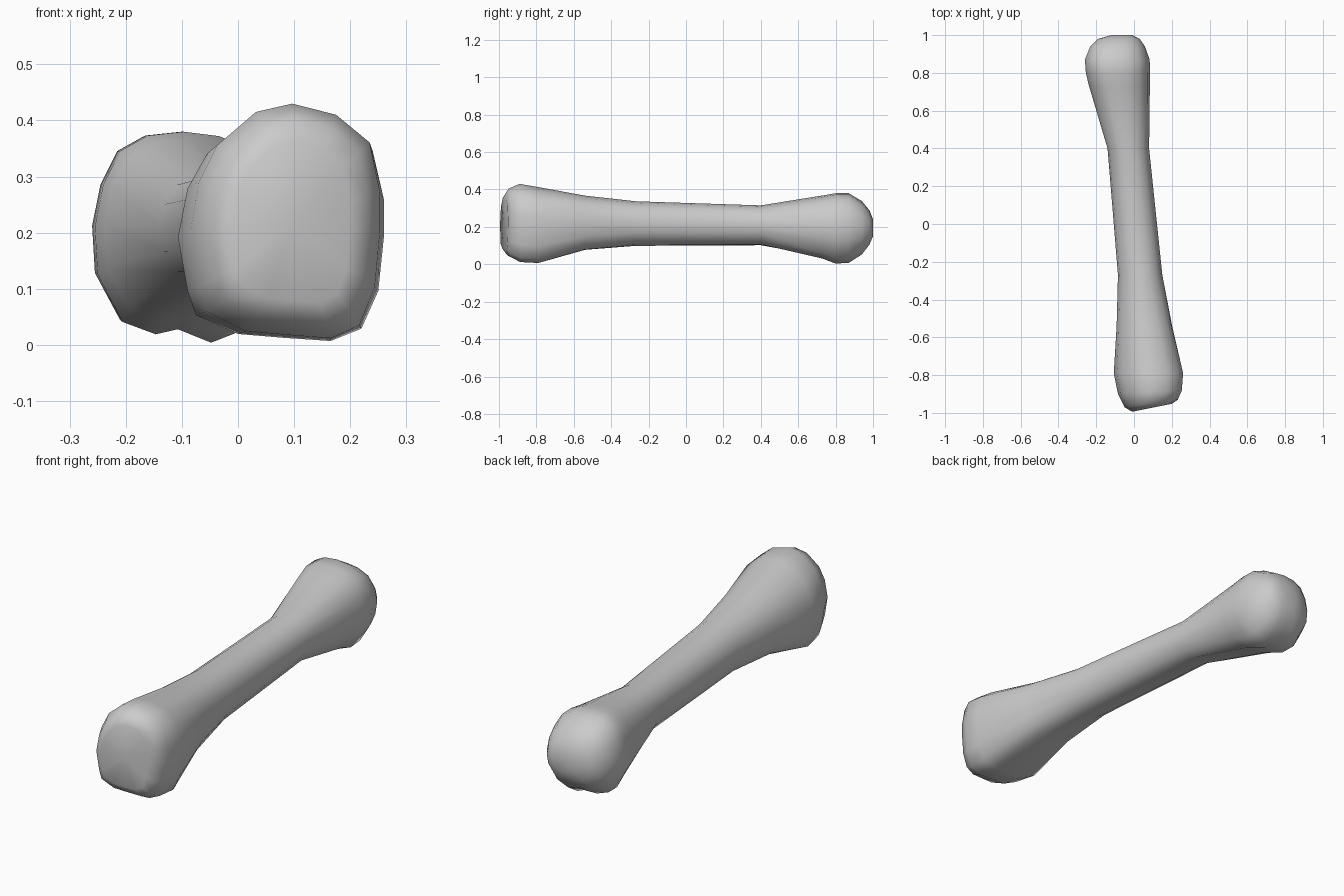
import bpy, bmesh
from math import sin, cos, pi

if "Cube" in bpy.data.objects:
    bpy.data.objects.remove(bpy.data.objects["Cube"])

N = 16
# cross-section outlines (x, z), clockwise from the top
near = [(.09, .43), (.175, .41), (.24, .36), (.26, .27), (.26, .2), (.25, .1),
        (.22, .03), (.165, .007), (.08, .013), (0, .02), (-.075, .055), (-.09, .1),
        (-.107, .2), (-.09, .29), (-.055, .355), (.02, .415)]
far = [(-.1, .38), (-.035, .372), (.03, .345), (.07, .28), (.085, .2), (.075, .12),
       (.02, .03), (-.05, .003), (-.11, .027), (-.15, .018), (-.21, .04), (-.255, .125),
       (-.26, .21), (-.245, .285), (-.215, .345), (-.165, .373)]
circle = [(sin(2 * pi * i / N), cos(2 * pi * i / N)) for i in range(N)]


def unit(pts):
    """Fit an outline into the unit square."""
    xs, zs = zip(*pts)
    return [((x - min(xs)) / (max(xs) - min(xs)), (z - min(zs)) / (max(zs) - min(zs)))
            for x, z in pts]


near, far, circle = unit(near), unit(far), unit(circle)

# stations: y, left, right, bottom, top, shape (-1 near, 0 round, 1 far), tilt
stations = [
    (-.973, -.01, .20, .075, .365, -1, .2),
    (-.950, -.05, .232, .04, .405, -1, .14),
    (-.890, -.085, .253, .012, .43, -1, .05),
    (-.790, -.107, .26, .007, .413, -1, 0),
    (-.540, -.092, .202, .075, .367, -.6, 0),
    (-.270, -.085, .15, .098, .337, -.2, 0),
    (.400, -.14, .08, .10, .315, .15, 0),
    (.730, -.238, .084, .028, .368, .8, 0),
    (.800, -.255, .085, .004, .38, 1, 0),
    (.870, -.26, .083, .008, .38, 1, 0),
    (.940, -.232, .058, .05, .338, .8, 0),
    (.980, -.19, .03, .10, .29, .4, 0),
    (1.00, -.12, -.01, .15, .24, 0, 0),
]

# bone: lofted shaft with flat base and rounded head
bm = bmesh.new()
rings = []
for y, x0, x1, z0, z1, s, tilt in stations:
    end, w = (near if s < 0 else far), abs(s)
    ring = []
    for (cx, cz), (ex, ez) in zip(circle, end):
        x = x0 + (x1 - x0) * (cx + (ex - cx) * w)
        z = z0 + (z1 - z0) * (cz + (ez - cz) * w)
        ring.append(bm.verts.new((x, y + tilt * (x - (x0 + x1) / 2), z)))
    rings.append(ring)
for a, b in zip(rings, rings[1:]):
    for i in range(N):
        j = (i + 1) % N
        bm.faces.new((a[i], a[j], b[j], b[i]))

# end caps, the base slightly hollow
for ring, tip in ((rings[0], (.095, -.962, .21)), (rings[-1], (-.065, 1.0, .195))):
    c = bm.verts.new(tip)
    for i in range(N):
        bm.faces.new((ring[i], ring[(i + 1) % N], c))

bmesh.ops.recalc_face_normals(bm, faces=bm.faces)
for f in bm.faces:
    f.smooth = True
me = bpy.data.meshes.new("bone")
bm.to_mesh(me)
bm.free()
bone = bpy.data.objects.new("bone", me)
bpy.context.collection.objects.link(bone)
